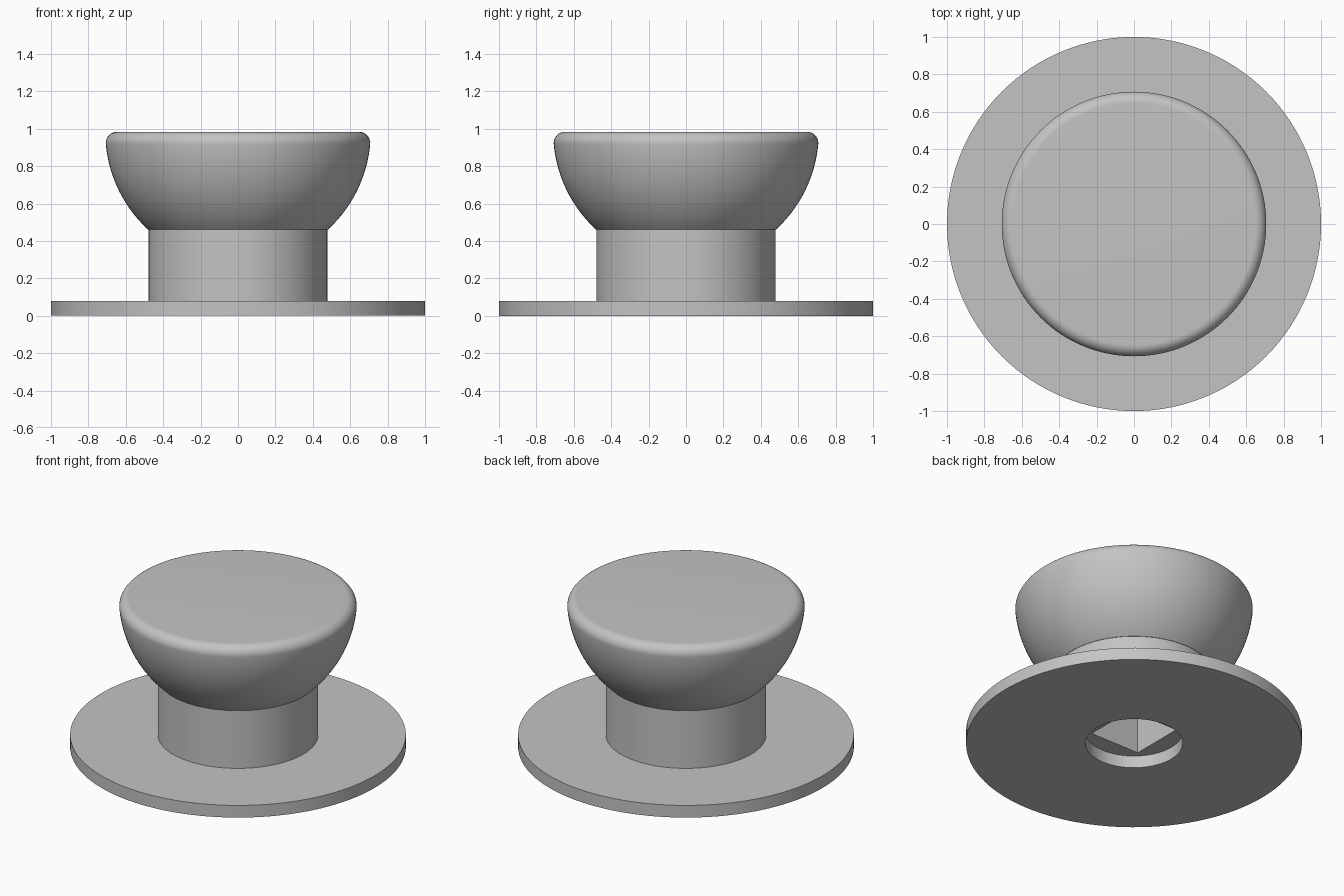
import bpy
import bmesh
from math import sin, cos, pi, sqrt, asin, atan2, radians

cube = bpy.data.objects.get("Cube")
if cube:
    bpy.data.objects.remove(cube, do_unlink=True)

SEGMENTS = 128
PLATE_TOP = 0.08
STEM_TOP = 0.46
TOP = 0.983

grey = bpy.data.materials.new("plain grey")
grey.use_nodes = True
colour = (0.55, 0.55, 0.55, 1)
grey.diffuse_color = colour
grey.node_tree.nodes["Principled BSDF"].inputs["Base Color"].default_value = colour


def round_ring(radius):
    return lambda a: radius


def square_ring(half):
    return lambda a: half / max(abs(cos(a)), abs(sin(a)))


def lathe(name, profile, closed=False):
    """Join rings of (radius rule, height); open profiles get end caps."""
    bm = bmesh.new()
    angles = [2 * pi * i / SEGMENTS for i in range(SEGMENTS)]
    rings = [[bm.verts.new((rule(a) * cos(a), rule(a) * sin(a), z)) for a in angles]
             for rule, z in profile]
    pairs = list(zip(rings, rings[1:]))
    if closed:
        pairs.append((rings[-1], rings[0]))
    else:
        bm.faces.new(rings[0])
        bm.faces.new(rings[-1])
    for low, high in pairs:
        for i in range(SEGMENTS):
            j = (i + 1) % SEGMENTS
            bm.faces.new((low[i], low[j], high[j], high[i]))
    bmesh.ops.recalc_face_normals(bm, faces=bm.faces)
    mesh = bpy.data.meshes.new(name)
    bm.to_mesh(mesh)
    bm.free()
    mesh.materials.append(grey)
    obj = bpy.data.objects.new(name, mesh)
    bpy.context.collection.objects.link(obj)
    bpy.ops.object.select_all(action='DESELECT')
    obj.select_set(True)
    bpy.context.view_layer.objects.active = obj
    bpy.ops.object.shade_smooth_by_angle(angle=radians(30))
    return obj


def arc(cx, cz, radius, start, end, steps):
    points = []
    for i in range(steps + 1):
        a = start + (end - start) * i / steps
        points.append((round_ring(cx + radius * cos(a)), cz + radius * sin(a)))
    return points


# Base plate with a round centre hole
hole, rim = round_ring(0.29), round_ring(1)
lathe("base_plate", [(hole, 0), (rim, 0), (rim, PLATE_TOP), (hole, PLATE_TOP)], closed=True)

# Stem with a square socket opening downwards
socket, wall = square_ring(0.178), round_ring(0.478)
lathe("stem", [(socket, PLATE_TOP), (wall, PLATE_TOP), (wall, STEM_TOP), (socket, STEM_TOP)],
      closed=True)

# Half-sphere knob, flat on top, with a rounded upper edge
R, fillet = 0.71, 0.06
fx, fz = sqrt((R - fillet) ** 2 - fillet ** 2), TOP - fillet
tangent = atan2(-fillet, fx)
bowl = arc(0, TOP, R, -asin((TOP - STEM_TOP) / R), tangent, 20)
edge = arc(fx, fz, fillet, tangent, pi / 2, 12)
lathe("knob", bowl + edge[1:])
